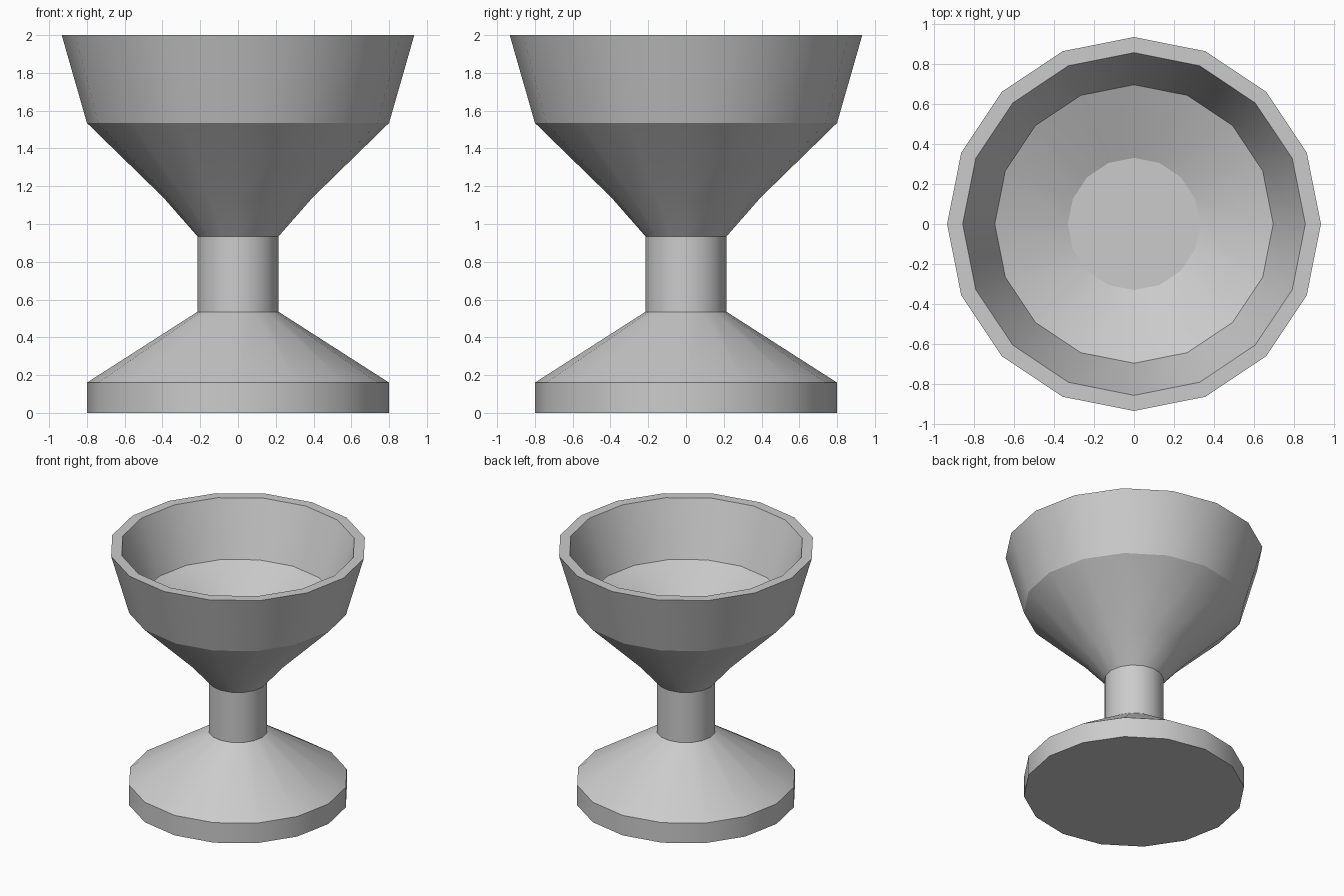
import bpy
import bmesh

SIDES = 16

cube = bpy.data.objects.get("Cube")
if cube:
    bpy.data.objects.remove(cube, do_unlink=True)

grey = bpy.data.materials.new("plain_grey")
grey.use_nodes = True
color = (0.6, 0.6, 0.6, 1)
grey.diffuse_color = color
grey.node_tree.nodes["Principled BSDF"].inputs["Base Color"].default_value = color

# Profile rings: radius, height, crease
profile = [
    (0.80, 0.00, True),    # foot
    (0.80, 0.16, True),
    (0.215, 0.535, True),  # stem
    (0.215, 0.935, True),
    (0.395, 1.14, False),  # outside of the bowl
    (0.80, 1.535, True),
    (0.933, 2.00, True),   # rim
    (0.855, 2.00, True),
    (0.695, 1.58, True),   # inside of the bowl
    (0.33, 1.425, True),   # shallow floor
]

# Goblet: stacked polygon rings joined by bands, capped below and in the bowl
bm = bmesh.new()
rings = []
for radius, height, crease in profile:
    ring = bmesh.ops.create_circle(bm, segments=SIDES, radius=radius)["verts"]
    for v in ring:
        v.co.z = height
    for i in range(SIDES):
        bm.edges.get((ring[i - 1], ring[i])).smooth = not crease
    rings.append(ring)
for low, high in zip(rings, rings[1:]):
    for i in range(SIDES):
        bm.faces.new((low[i - 1], low[i], high[i], high[i - 1]))
bm.faces.new(rings[0])
bm.faces.new(rings[-1])
bmesh.ops.recalc_face_normals(bm, faces=bm.faces)
for f in bm.faces:
    f.smooth = len(f.verts) == 4

mesh = bpy.data.meshes.new("goblet")
bm.to_mesh(mesh)
bm.free()
mesh.materials.append(grey)
goblet = bpy.data.objects.new("goblet", mesh)
bpy.context.collection.objects.link(goblet)
